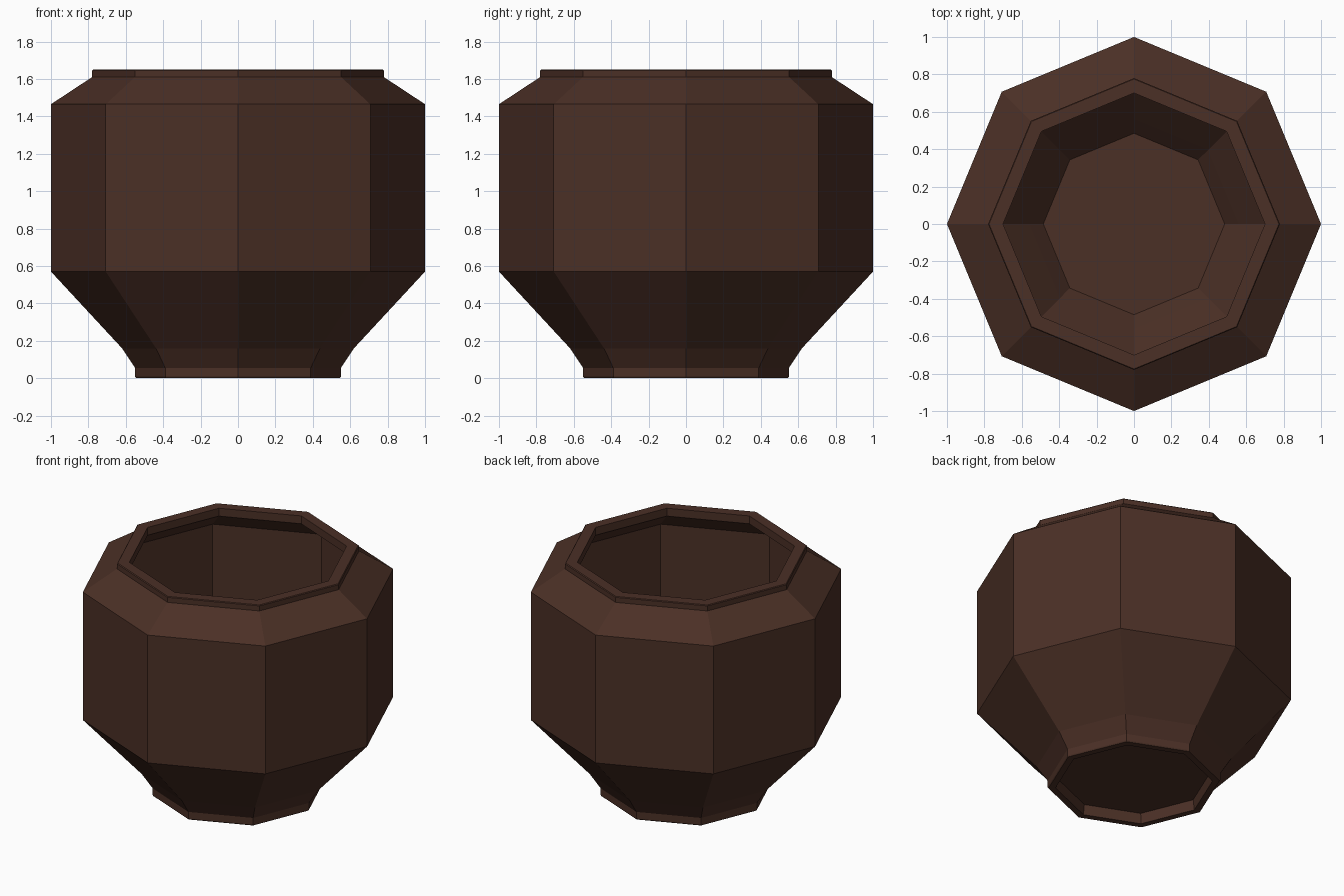
import bpy, bmesh, math

if "Cube" in bpy.data.objects:
    bpy.data.objects.remove(bpy.data.objects["Cube"])

SIDES = 8

brown = bpy.data.materials.new("dark_brown_clay")
brown.diffuse_color = (0.070, 0.029, 0.019, 1)
brown.use_nodes = True
brown.node_tree.nodes["Principled BSDF"].inputs["Base Color"].default_value = brown.diffuse_color

# Pot cross-section (radius, height): underside, outer wall, rim, inner wall, floor
profile = [
    (0.49, 0.07), (0.50, 0.00), (0.545, 0.00), (0.55, 0.008), (0.55, 0.055),
    (0.62, 0.16), (1.00, 0.57), (1.00, 1.465), (0.78, 1.61), (0.78, 1.645),
    (0.775, 1.65), (0.70, 1.65), (0.70, 1.595), (0.925, 1.435), (0.925, 0.60),
    (0.56, 0.205), (0.485, 0.12),
]

bm = bmesh.new()
rings = [[bm.verts.new((r * math.cos(math.tau * i / SIDES),
                        r * math.sin(math.tau * i / SIDES), z))
          for i in range(SIDES)] for r, z in profile]

# Walls between neighbouring rings
for a, b in zip(rings, rings[1:]):
    for i in range(SIDES):
        j = (i + 1) % SIDES
        bm.faces.new((a[i], a[j], b[j], b[i]))

# Recessed underside and inner floor
bm.faces.new(rings[0][::-1])
bm.faces.new(rings[-1])
bmesh.ops.recalc_face_normals(bm, faces=bm.faces)

mesh = bpy.data.meshes.new("octagonal_pot")
bm.to_mesh(mesh)
bm.free()
mesh.materials.append(brown)
pot = bpy.data.objects.new("octagonal_pot", mesh)
bpy.context.collection.objects.link(pot)
